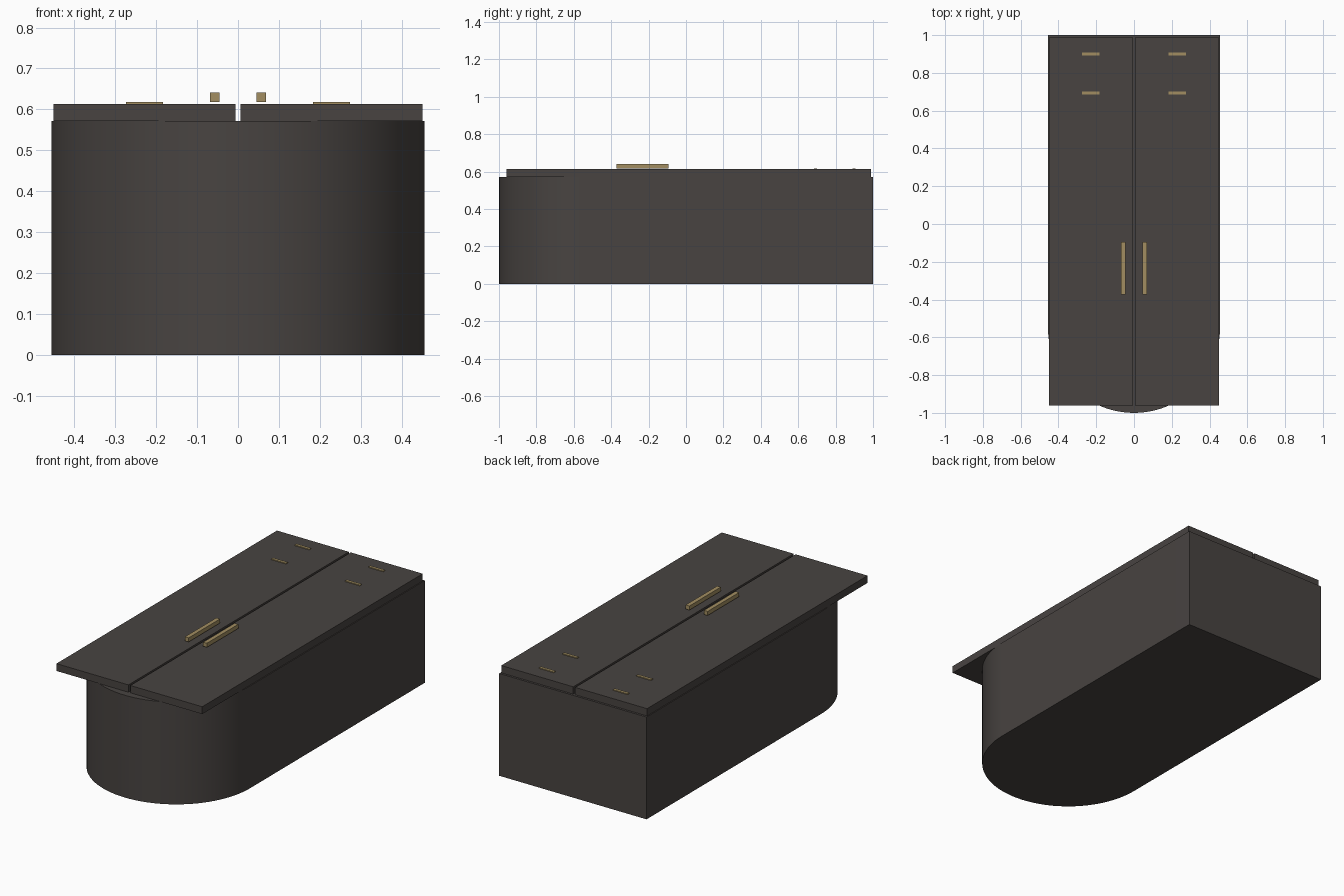
import bpy, bmesh, math

if "Cube" in bpy.data.objects:
    bpy.data.objects.remove(bpy.data.objects["Cube"])

W, H = 0.456, 0.572          # body half width and height
ARC_Y = -1 + W               # centre of the rounded end


def material(name, color):
    m = bpy.data.materials.new(name)
    m.diffuse_color = (*color, 1)
    m.use_nodes = True
    m.node_tree.nodes["Principled BSDF"].inputs["Base Color"].default_value = m.diffuse_color
    return m


wood = material("dark_wood", (0.065, 0.057, 0.053))
brass = material("brass", (0.36, 0.27, 0.12))


def finish(name, bm, mat):
    bmesh.ops.recalc_face_normals(bm, faces=bm.faces)
    me = bpy.data.meshes.new(name)
    bm.to_mesh(me)
    bm.free()
    me.materials.append(mat)
    ob = bpy.data.objects.new(name, me)
    bpy.context.collection.objects.link(ob)
    return ob


def box(name, x, y, z, mat):
    bm = bmesh.new()
    bmesh.ops.create_cube(bm, size=1)
    for v in bm.verts:
        v.co = [sum(r) / 2 + c * (r[1] - r[0]) for r, c in zip((x, y, z), v.co)]
    return finish(name, bm, mat)


# Body: rectangle with a semicircular front end, extruded upward
bm = bmesh.new()
N = 48
outline = [(W, 1), (-W, 1)]
outline += [(W * math.cos(a), ARC_Y + W * math.sin(a))
            for a in (math.pi + math.pi * i / N for i in range(N + 1))]
base = bm.faces.new([bm.verts.new((x, y, 0)) for x, y in outline])
top = bmesh.ops.extrude_face_region(bm, geom=[base], use_keep_orig=True)["geom"]
bmesh.ops.translate(bm, vec=(0, 0, H),
                    verts=[g for g in top if isinstance(g, bmesh.types.BMVert)])
body = finish("cabinet_body", bm, wood)
body.data.shade_smooth()
bpy.context.view_layer.objects.active = body
body.select_set(True)
bpy.ops.object.shade_smooth_by_angle(angle=math.radians(30))

for s, side in ((-1, "left"), (1, "right")):
    def span(a, b):
        return tuple(sorted((s * a, s * b)))

    # Door panel, handle bar and two hinges on each side
    box(side + "_door", span(0.006, 0.451), (-0.96, 0.988), (H, 0.613), wood)
    box(side + "_handle", span(0.045, 0.068), (-0.372, -0.094), (0.618, 0.641), brass)
    for y, pos in ((0.693, "lower"), (0.899, "upper")):
        box(f"{side}_{pos}_hinge", span(0.183, 0.274), (y - 0.008, y + 0.008),
            (0.602, 0.618), brass)
